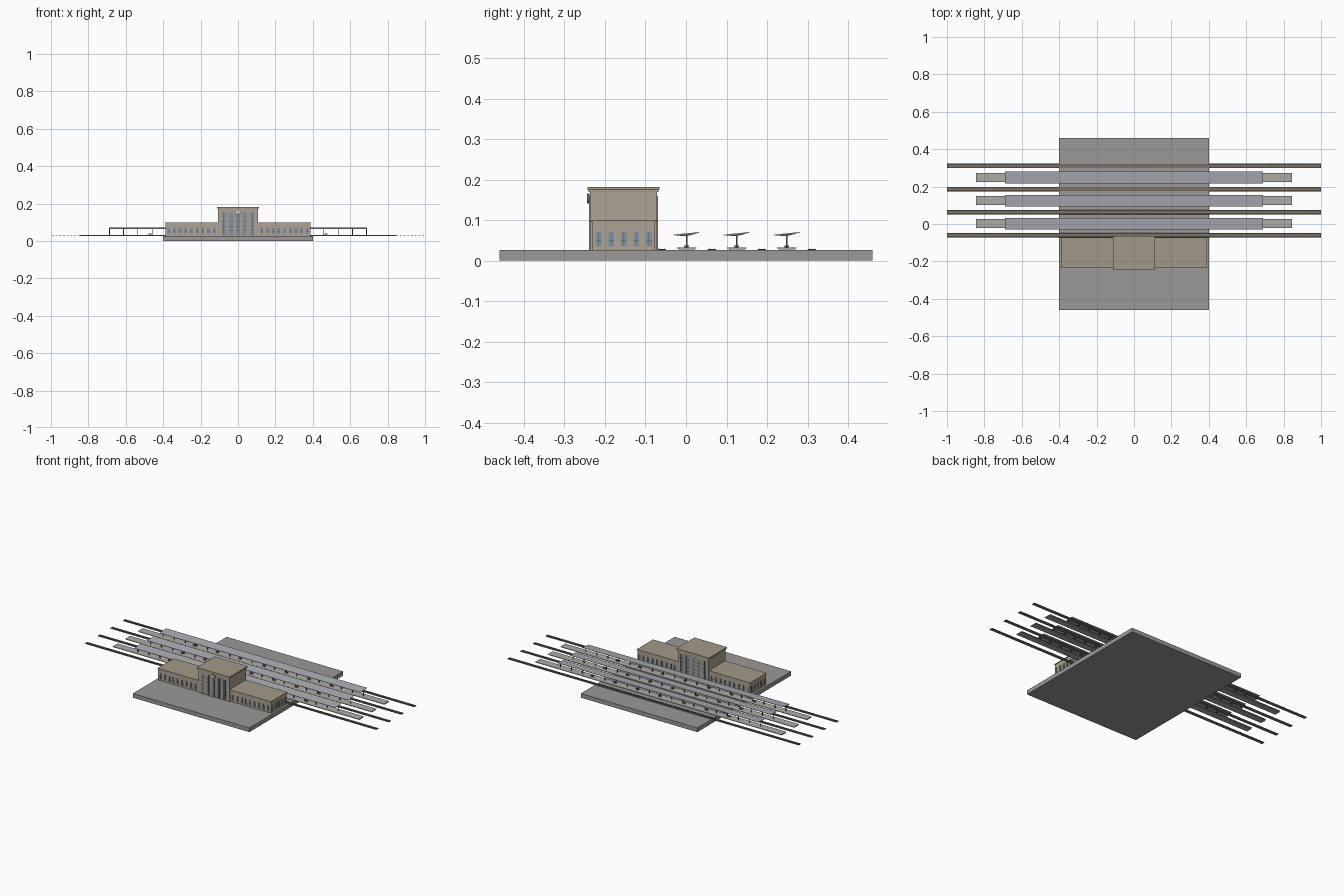
import bpy, bmesh, math
from mathutils import Matrix

if "Cube" in bpy.data.objects:
    bpy.data.objects.remove(bpy.data.objects["Cube"])


def material(name, r, g, b):
    m = bpy.data.materials.new(name)
    m.diffuse_color = (r, g, b, 1)
    m.use_nodes = True
    m.node_tree.nodes["Principled BSDF"].inputs["Base Color"].default_value = m.diffuse_color
    return m


STONE = material("stone", 0.42, 0.37, 0.30)
TRIM = material("trim", 0.36, 0.32, 0.25)
GLASS = material("glass", 0.22, 0.29, 0.38)
PAVING = material("paving", 0.33, 0.32, 0.31)
CONCRETE = material("concrete", 0.42, 0.41, 0.39)
CANOPY = material("canopy_metal", 0.40, 0.40, 0.45)
STEEL = material("dark_steel", 0.10, 0.11, 0.11)
BALLAST = material("ballast", 0.20, 0.18, 0.17)
WOOD = material("bench_wood", 0.20, 0.15, 0.09)
WHITE = material("clock_white", 0.75, 0.75, 0.72)


def boxes(name, items, mat):
    """One object made of many boxes, each (x0, x1, y0, y1, z0, z1)."""
    bm = bmesh.new()
    for x0, x1, y0, y1, z0, z1 in items:
        m = Matrix.Translation(((x0 + x1) / 2, (y0 + y1) / 2, (z0 + z1) / 2))
        m = m @ Matrix.Diagonal((x1 - x0, y1 - y0, z1 - z0, 1))
        bmesh.ops.create_cube(bm, size=1, matrix=m)
    return finish(name, bm, mat)


def finish(name, bm, mat):
    me = bpy.data.meshes.new(name)
    bm.to_mesh(me)
    bm.free()
    me.materials.append(mat)
    ob = bpy.data.objects.new(name, me)
    bpy.context.collection.objects.link(ob)
    return ob


def prism(name, profile, x0, x1, mat, y):
    """Extrude a (y, z) profile along x."""
    bm = bmesh.new()
    f = bm.faces.new([bm.verts.new((x0, y + py, pz)) for py, pz in profile])
    r = bmesh.ops.extrude_face_region(bm, geom=[f])
    vs = [g for g in r["geom"] if isinstance(g, bmesh.types.BMVert)]
    bmesh.ops.translate(bm, vec=(x1 - x0, 0, 0), verts=vs)
    bmesh.ops.recalc_face_normals(bm, faces=bm.faces[:])
    return finish(name, bm, mat)


def opening(axis, wall, out, c, w, z0, z1, near, far):
    """Box in a wall plane, from 'near' to 'far' measured inwards."""
    a, b = sorted((wall - out * near, wall - out * far))
    if axis == "y":
        return (c - w / 2, c + w / 2, a, b, z0, z1)
    return (a, b, c - w / 2, c + w / 2, z0, z1)


def add_windows(prefix, wall_ob, specs, bars):
    """Recess openings into a wall block, then add glass and glazing bars."""
    cutter = boxes(prefix + "_cutter", [opening(*s, -0.004, 0.005) for s in specs], STONE)
    cutter.hide_render = True
    mod = wall_ob.modifiers.new("openings", "BOOLEAN")
    mod.operation, mod.object, mod.solver = "DIFFERENCE", cutter, "EXACT"
    bpy.context.view_layer.objects.active = wall_ob
    bpy.ops.object.modifier_apply(modifier=mod.name)
    bpy.data.objects.remove(cutter)
    boxes(prefix + "_glass", [opening(*s, 0.0035, 0.006) for s in specs], GLASS)
    frames = []
    for ax, wall, out, c, w, z0, z1 in specs:
        frames.append(opening(ax, wall, out, c, 0.0015, z0, z1, 0.002, 0.004))
        for t in bars:
            z = z0 + (z1 - z0) * t
            frames.append(opening(ax, wall, out, c, w, z - 0.0008, z + 0.0008, 0.002, 0.004))
    boxes(prefix + "_bars", frames, STEEL)


# Station square
G = 0.026
boxes("station_square", [(-0.4, 0.4, -0.46, 0.46, 0, G)], PAVING)

# Low side wings with window rows
for s, side in ((-1, "left"), (1, "right")):
    xs = sorted((s * 0.10, s * 0.387))
    wing = boxes(side + "_wing", [(*xs, -0.231, -0.076, G, 0.095)], STONE)
    specs = []
    for i in range(9):
        x = s * (0.127 + 0.0305 * i)
        specs += [("y", -0.231, -1, x, 0.014, 0.036, 0.07),
                  ("y", -0.076, 1, x, 0.014, 0.036, 0.07)]
    specs += [("x", s * 0.387, s, -0.2155 + 0.031 * i, 0.014, 0.036, 0.07) for i in range(5)]
    add_windows(side + "_wing_window", wing, specs, (0.4,))
    xs = sorted((s * 0.10, s * 0.39))
    boxes(side + "_wing_cornice", [(*xs, -0.234, -0.073, 0.095, 0.099)], TRIM)

# Tall central hall
hall = boxes("central_hall", [(-0.106, 0.106, -0.237, -0.071, G, 0.172)], STONE)
specs = [("y", wall, out, 0.038 * i, 0.02, 0.03, 0.152)
         for wall, out in ((-0.237, -1), (-0.071, 1)) for i in range(-2, 3)]
add_windows("hall_window", hall, specs, (0.2, 0.4, 0.6, 0.8))
boxes("hall_pilasters", [(0.038 * i - 0.004, 0.038 * i + 0.004, y0, y1, G, 0.160)
                         for i in (-1.5, -0.5, 0.5, 1.5)
                         for y0, y1 in ((-0.2395, -0.2365), (-0.0715, -0.0690))], TRIM)
boxes("hall_cornice", [(-0.108, 0.108, -0.240, -0.068, 0.170, 0.174),
                       (-0.112, 0.112, -0.243, -0.065, 0.174, 0.182)], TRIM)

# Round clock on the front
for name, r, y, d, mat in (("clock_rim", 0.0125, -0.241, 0.005, STEEL),
                           ("clock_face", 0.011, -0.2415, 0.005, WHITE)):
    bm = bmesh.new()
    bmesh.ops.create_cone(bm, cap_ends=True, segments=24, radius1=r, radius2=r, depth=d,
                          matrix=Matrix.Translation((0, y, 0.153)) @ Matrix.Rotation(math.pi / 2, 4, "X"))
    finish(name, bm, mat)
boxes("clock_hands", [(-0.0006, 0.0006, -0.2446, -0.2438, 0.153, 0.162),
                      (0, 0.006, -0.2446, -0.2438, 0.1524, 0.1536)], STEEL)

# Four tracks
for n in range(4):
    y = -0.060 + 0.1235 * n
    k = f"_{n + 1}"
    prism("track_bed" + k, [(-0.012, G - 0.0005), (0.012, G - 0.0005), (0.010, G + 0.0015),
                            (-0.010, G + 0.0015)], -1, 1, BALLAST, y)
    boxes("sleepers" + k, [(-0.995 + 0.02 * i, -0.985 + 0.02 * i, y - 0.0095, y + 0.0095,
                            G + 0.001, G + 0.0025) for i in range(100)], WOOD)
    boxes("rails" + k, [(-1, 1, y + s * 0.006 - 0.0008, y + s * 0.006 + 0.0008,
                         G + 0.002, G + 0.0042) for s in (-1, 1)], STEEL)

# Three platforms with tilted canopies
for n in range(3):
    y = 0.0015 + 0.1235 * n
    k = f"_{n + 1}"
    boxes("platform" + k, [(-0.845, 0.845, y - 0.019, y + 0.019, G - 0.0005, 0.0295),
                           (-0.845, 0.845, y - 0.024, y + 0.024, 0.0295, 0.032)], CONCRETE)
    prism("canopy" + k, [(-0.031, 0.0625), (0.031, 0.0685), (0.031, 0.0705), (-0.031, 0.0645)],
          -0.69, 0.69, CANOPY, y)
    cols = [0.0765 * i for i in range(-9, 10)]
    cols[0], cols[-1] = -0.687, 0.687
    boxes("columns" + k, [(x - 0.0017, x + 0.0017, y - 0.0017, y + 0.0017, 0.031, 0.066)
                          for x in cols], STEEL)
    for i, x in enumerate(cols):
        prism(f"canopy_bracket{k}_{i + 1}", [(-0.026, 0.0622), (0, 0.0605), (0.026, 0.0672),
                                             (0.026, 0.0685), (-0.026, 0.0635)],
              x - 0.001, x + 0.001, STEEL, y)
    # Benches back to back
    parts = []
    for i in range(-3, 4):
        x = 0.155 * i + (0.005 if i >= 0 else -0.005)
        parts += [(x - 0.008, x + 0.008, y - 0.006, y + 0.006, 0.0355, 0.037),
                  (x - 0.008, x + 0.008, y - 0.0008, y + 0.0008, 0.037, 0.041)]
        parts += [(x + s * 0.006 - 0.001, x + s * 0.006 + 0.001, y - 0.005, y + 0.005,
                   0.0315, 0.0356) for s in (-1, 1)]
    boxes("benches" + k, parts, WOOD)
